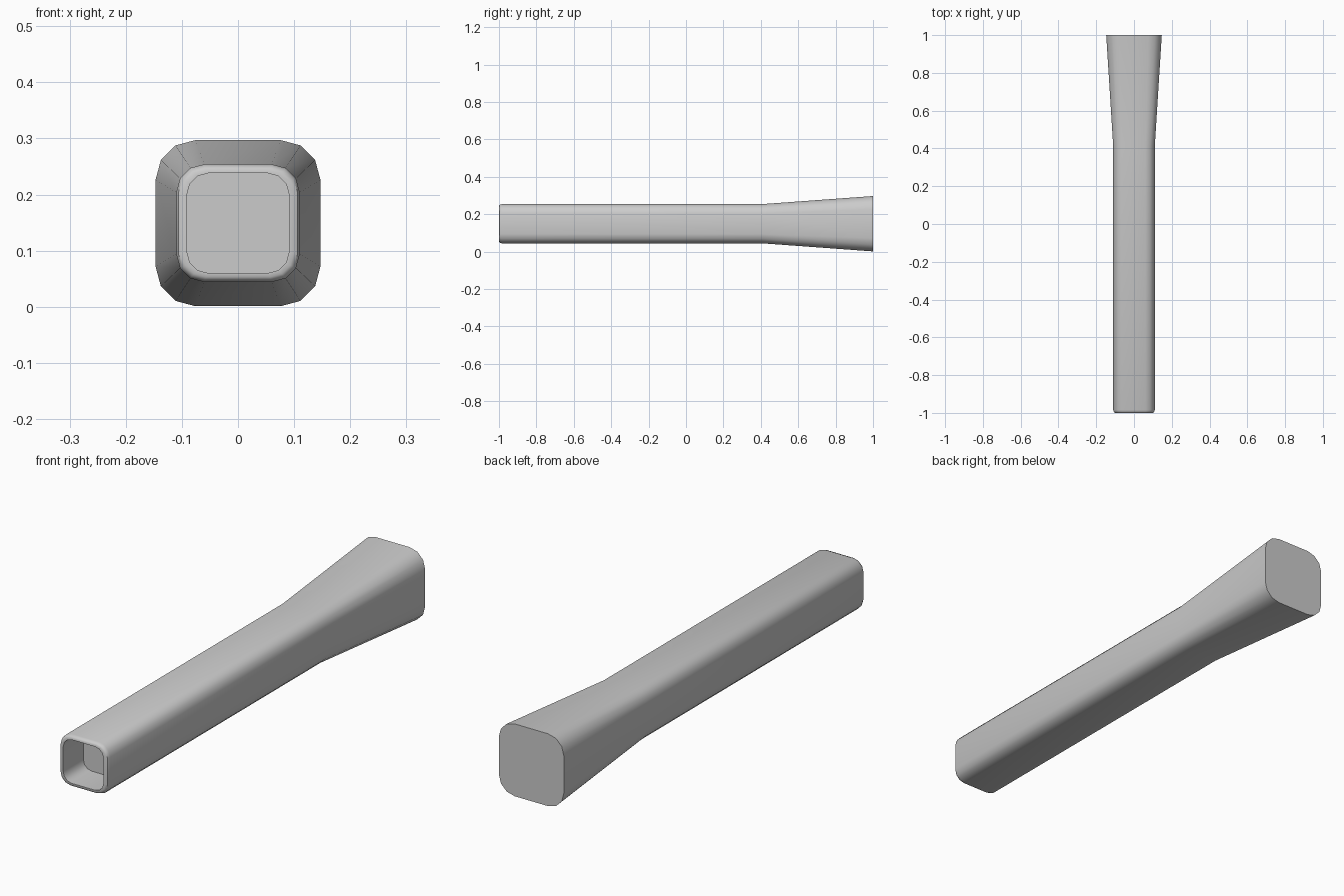
import bpy, bmesh, math

cube = bpy.data.objects.get("Cube")
if cube:
    bpy.data.objects.remove(cube, do_unlink=True)

grey = bpy.data.materials.new("plain grey")
grey.use_nodes = True
colour = (0.6, 0.6, 0.6, 1)
grey.diffuse_color = colour
grey.node_tree.nodes["Principled BSDF"].inputs["Base Color"].default_value = colour

CENTRE_Z = 0.149
STEPS = 3  # facets per rounded corner


def rounded_ring(bm, y, half_x, half_z, radius):
    """Rounded rectangle of vertices across the tube at depth y."""
    ring = []
    for quarter, (sx, sz) in enumerate([(1, 1), (-1, 1), (-1, -1), (1, -1)]):
        for i in range(STEPS + 1):
            a = math.pi / 2 * (quarter + i / STEPS)
            x = sx * (half_x - radius) + radius * math.cos(a)
            z = sz * (half_z - radius) + radius * math.sin(a)
            ring.append(bm.verts.new((x, y, CENTRE_Z + z)))
    return ring


# Sections from the flared end, along the shaft, over the lip, into the socket
sections = [
    (1.0, 0.147, 0.148, 0.071),
    (0.41, 0.11, 0.105, 0.05),
    (-0.985, 0.11, 0.105, 0.05),
    (-0.996, 0.106, 0.101, 0.046),
    (-1.0, 0.099, 0.096, 0.042),
    (-1.0, 0.091, 0.089, 0.038),
    (-0.87, 0.091, 0.089, 0.038),
]
bm = bmesh.new()
rings = [rounded_ring(bm, *s) for s in sections]
for a, b in zip(rings, rings[1:]):
    for i in range(len(a)):
        j = (i + 1) % len(a)
        bm.faces.new((a[i], a[j], b[j], b[i]))

# Flat end cap and socket floor
bm.faces.new(rings[0])
bm.faces.new(rings[-1])
bmesh.ops.recalc_face_normals(bm, faces=bm.faces)

mesh = bpy.data.meshes.new("flared_handle")
bm.to_mesh(mesh)
bm.free()
mesh.materials.append(grey)
handle = bpy.data.objects.new("flared_handle", mesh)
bpy.context.collection.objects.link(handle)

# Soft corners, crisp rim and ends
bpy.ops.object.select_all(action="DESELECT")
handle.select_set(True)
bpy.context.view_layer.objects.active = handle
bpy.ops.object.shade_smooth_by_angle(angle=math.radians(40))
